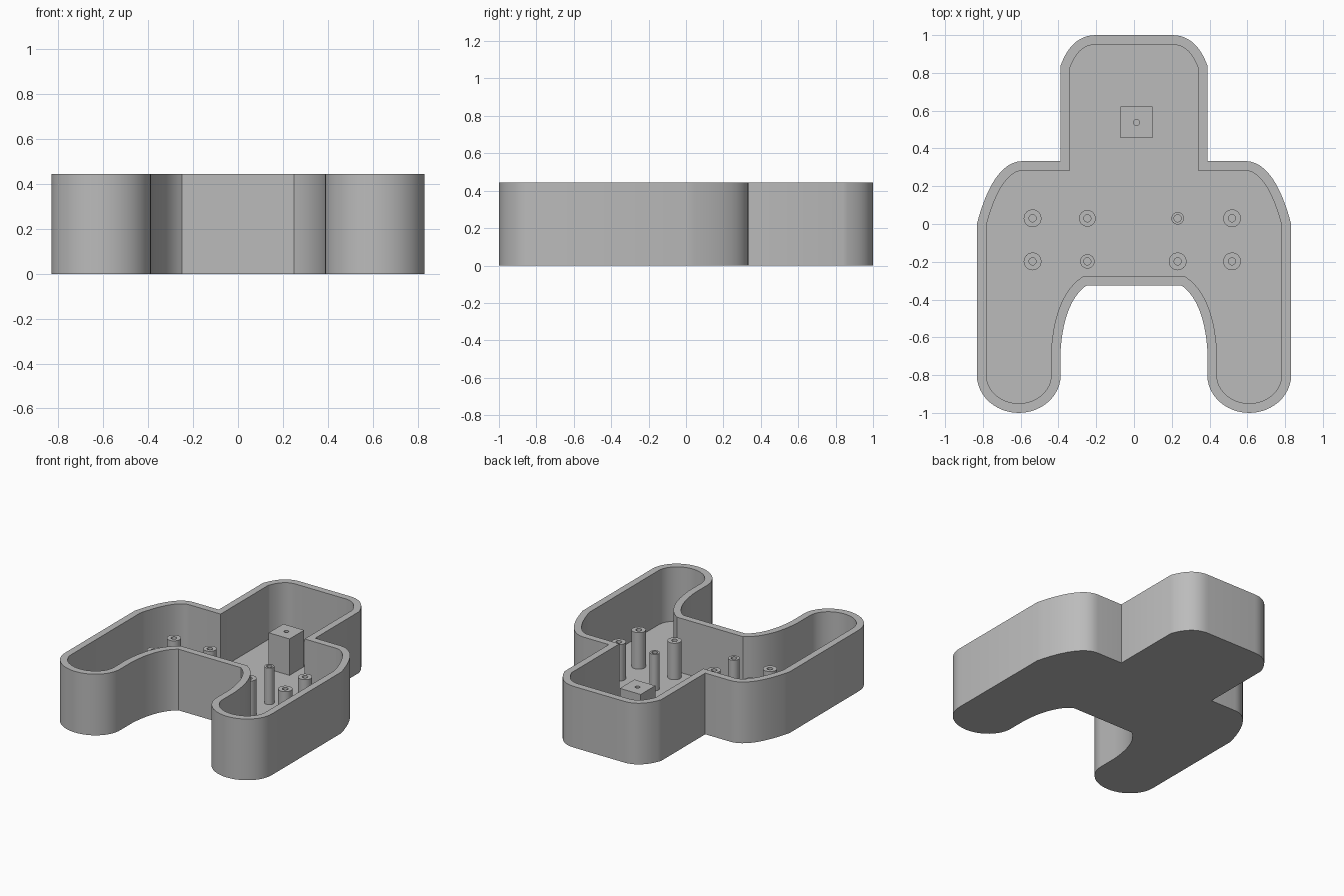
import bpy, bmesh, math
from mathutils import Vector

cube = bpy.data.objects.get("Cube")
if cube:
    bpy.data.objects.remove(cube, do_unlink=True)

HEIGHT, WALL, FLOOR, POST_TOP = 0.445, 0.05, 0.05, 0.315

grey = bpy.data.materials.new("plain grey")
grey.use_nodes = True
colour = (0.5, 0.5, 0.5, 1)
grey.diffuse_color = colour
grey.node_tree.nodes["Principled BSDF"].inputs["Base Color"].default_value = colour


def bezier(a, b, c, d, steps=12):
    """Points along a cubic curve, both ends included."""
    a, b, c, d = (Vector(p) for p in (a, b, c, d))
    pts = []
    for i in range(steps + 1):
        t = i / steps
        s = 1 - t
        pts.append(a * s**3 + b * 3 * s * s * t + c * 3 * s * t * t + d * t**3)
    return pts


def prism(bm, points, z0, z1):
    """Extrude a closed outline and return its top face."""
    base = bm.faces.new([bm.verts.new((p[0], p[1], z0)) for p in points])
    ext = bmesh.ops.extrude_face_region(bm, geom=[base], use_keep_orig=True)["geom"]
    top_verts = [g for g in ext if isinstance(g, bmesh.types.BMVert)]
    bmesh.ops.translate(bm, verts=top_verts, vec=(0, 0, z1 - z0))
    bmesh.ops.recalc_face_normals(bm, faces=bm.faces[:])
    return next(g for g in ext if isinstance(g, bmesh.types.BMFace))


def sink(bm, face, depth):
    """Push a face straight down to leave a pocket."""
    new = bmesh.ops.extrude_discrete_faces(bm, faces=[face])["faces"][0]
    bmesh.ops.translate(bm, verts=new.verts[:], vec=(0, 0, -depth))


def finish(bm, name):
    mesh = bpy.data.meshes.new(name)
    bm.to_mesh(mesh)
    bm.free()
    obj = bpy.data.objects.new(name, mesh)
    bpy.context.collection.objects.link(obj)
    mesh.materials.append(grey)
    bpy.ops.object.select_all(action='DESELECT')
    obj.select_set(True)
    bpy.context.view_layer.objects.active = obj
    bpy.ops.object.shade_smooth_by_angle(angle=math.radians(30))
    return obj


# Tray: one half of the outline, mirrored, then hollowed from the top
half = bezier((0.2, 1), (0.3, 1), (0.355, 0.93), (0.388, 0.84))
half += [Vector((0.388, 0.333))]
half += bezier((0.59, 0.333), (0.7, 0.333), (0.78, 0.2), (0.832, 0))
half += bezier((0.832, -0.8), (0.832, -0.91), (0.732, -1), (0.61, -1))
half += bezier((0.61, -1), (0.488, -1), (0.388, -0.91), (0.388, -0.8))[1:]
half += bezier((0.388, -0.66), (0.375, -0.48), (0.32, -0.37), (0.25, -0.325))
outline = half + [Vector((-p.x, p.y)) for p in reversed(half)]

bm = bmesh.new()
rim = prism(bm, outline, 0, HEIGHT)
bmesh.ops.inset_individual(bm, faces=[rim], thickness=WALL, use_even_offset=True)
sink(bm, rim, HEIGHT - FLOOR)
finish(bm, "tray")


def bored_post(name, x, y, size, hole, depth, square=False, sides=24):
    """Round or square post with a round blind hole in its top."""
    points = []
    for i in range(sides):
        a = math.tau * i / sides
        c, s = math.cos(a), math.sin(a)
        r = size / max(abs(c), abs(s)) if square else size
        points.append((x + r * c, y + r * s))
    bm = bmesh.new()
    top = prism(bm, points, FLOOR - 0.01, POST_TOP)
    bmesh.ops.inset_individual(bm, faces=[top], thickness=size * 0.2)
    centre = Vector((x, y, POST_TOP))
    for v in top.verts:
        v.co = centre + (v.co - centre).normalized() * hole
    sink(bm, top, depth)
    finish(bm, name)


# Mounting posts in two rows, two of them slimmer
columns = {"right_outer": -0.537, "right_inner": -0.247,
           "left_inner": 0.231, "left_outer": 0.519}
slim = {"left_inner_back": 0.033, "right_inner_front": 0.038, "right_inner_back": 0.044}
for row, y in (("back", 0.03), ("front", -0.198)):
    for column, x in columns.items():
        key = f"{column}_{row}"
        bored_post(f"{key}_post", x, y, slim.get(key, 0.047), 0.019, 0.25)

# Square block in the back extension
bored_post("support_block", 0.013, 0.538, 0.084, 0.016, 0.15, square=True)
